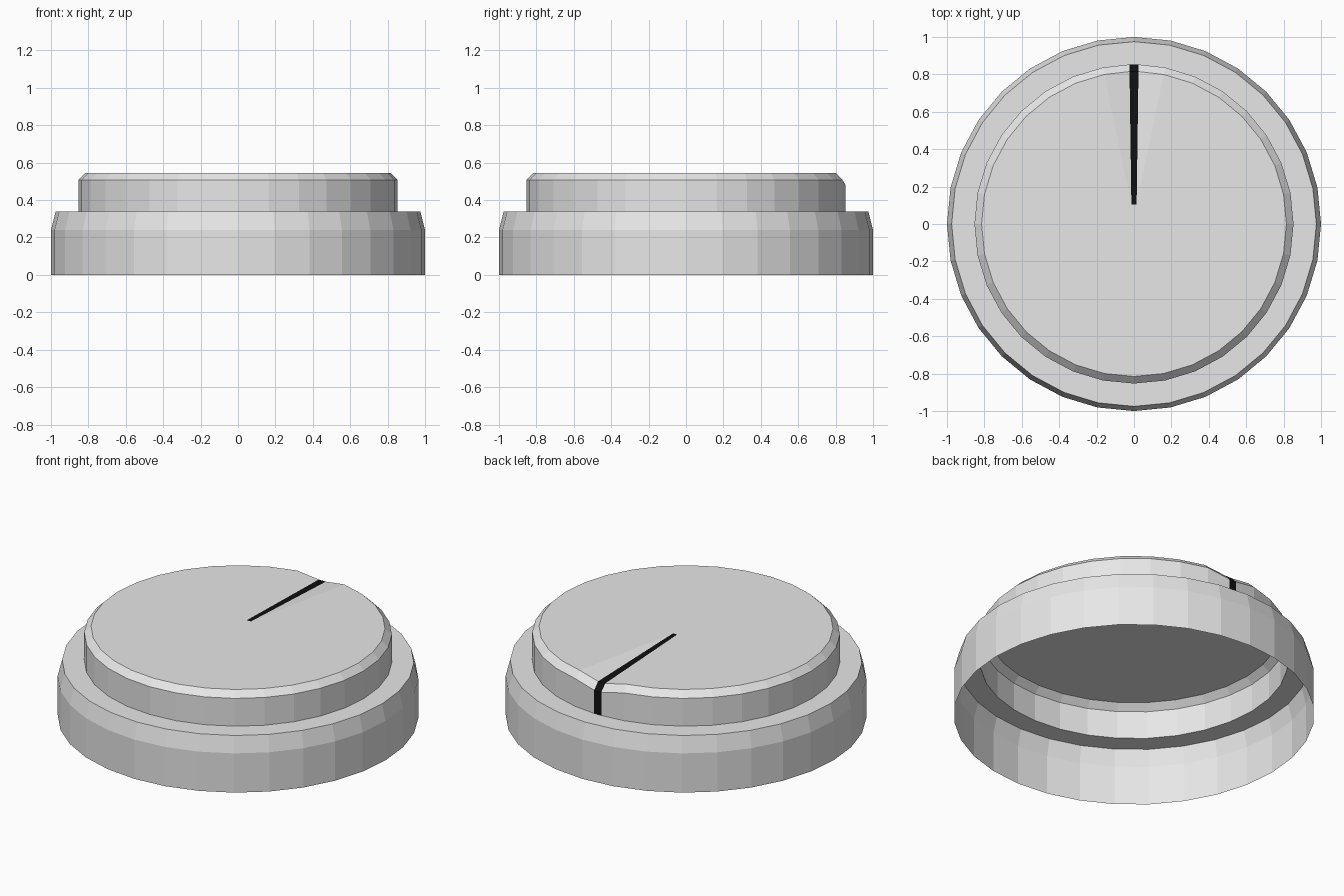
import bpy, bmesh, math

if "Cube" in bpy.data.objects:
    bpy.data.objects.remove(bpy.data.objects["Cube"])

SIDES = 32
HALF = 0.024          # half width of the pointer line at the rim

def material(name, rgb):
    m = bpy.data.materials.new(name)
    m.diffuse_color = (*rgb, 1)
    m.use_nodes = True
    m.node_tree.nodes["Principled BSDF"].inputs["Base Color"].default_value = m.diffuse_color
    return m

bm = bmesh.new()

# Ring whose vertex at the back (+y) is split in two to carry the pointer line
def ring(r, z, half=0.0, back_z=None):
    bz = z if back_z is None else back_z
    pts = [(-half, r, bz)]
    for i in range(1, SIDES):
        a = math.pi / 2 + 2 * math.pi * i / SIDES
        pts.append((r * math.cos(a), r * math.sin(a), z))
    pts.append((half, r, bz))
    return [bm.verts.new(p) for p in pts]

# Stepped skirt and cap profile, open underneath
rings = [
    ring(1.0, 0.0),
    ring(1.0, 0.24),
    ring(0.975, 0.338),
    ring(0.853, 0.338, HALF),
    ring(0.853, 0.508, HALF, 0.48),
    ring(0.815, 0.545, HALF, 0.52),
]
n = SIDES + 1
for k, (a, b) in enumerate(zip(rings, rings[1:])):
    for j in range(n):
        i = (j + 1) % n
        f = bm.faces.new((a[j], a[i], b[i], b[j]))
        if j == n - 1 and k >= 3:      # pointer on wall and chamfer
            f.material_index = 1

# Top face with a shallow sloped groove that holds the pointer line
t = rings[-1]
left = bm.verts.new((-0.014, 0.105, 0.545))
right = bm.verts.new((0.014, 0.105, 0.545))
bm.faces.new(t[1:SIDES] + [right, left])
bm.faces.new((t[0], t[1], left))
bm.faces.new((t[SIDES - 1], t[SIDES], right))
bm.faces.new((t[SIDES], t[0], left, right)).material_index = 1

# Weld the unsplit back vertices of the skirt
bmesh.ops.remove_doubles(bm, verts=bm.verts[:], dist=1e-4)

mesh = bpy.data.meshes.new("control_knob")
bm.to_mesh(mesh)
bm.free()
mesh.materials.append(material("light grey", (0.8, 0.8, 0.8)))
mesh.materials.append(material("pointer black", (0.005, 0.005, 0.005)))
knob = bpy.data.objects.new("control_knob", mesh)
bpy.context.collection.objects.link(knob)
